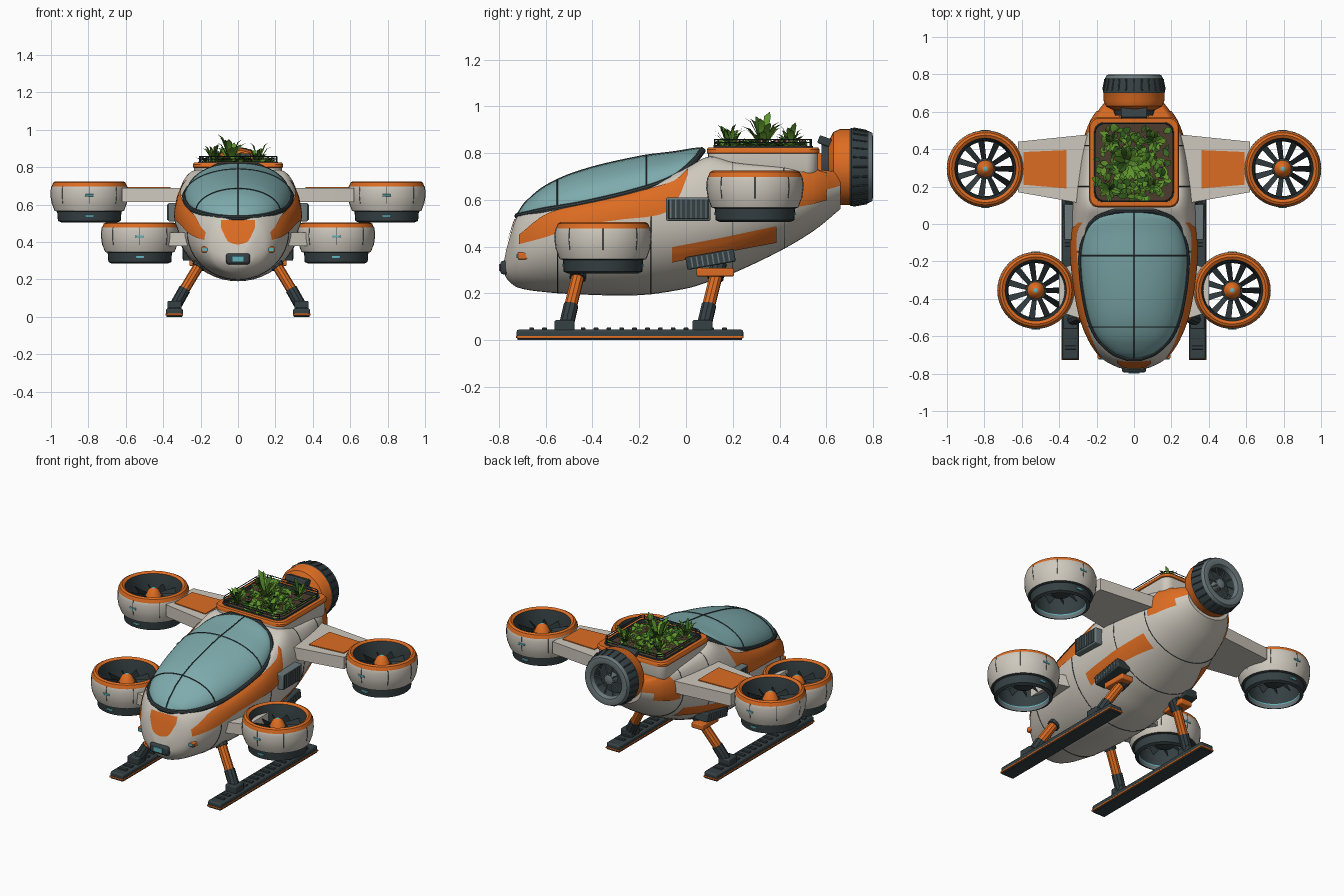
import bpy, bmesh, random
from math import sin, cos, pi, radians
from mathutils import Vector
from mathutils.bvhtree import BVHTree

if "Cube" in bpy.data.objects:
    bpy.data.objects.remove(bpy.data.objects["Cube"])
random.seed(4)
COLOURS = {"white": (.62, .58, .51), "orange": (.72, .15, .016), "glass": (.21, .41, .42),
           "dark": (.035, .05, .055), "steel": (.15, .19, .2), "leaf": (.11, .29, .025),
           "deep_leaf": (.035, .12, .015), "soil": (.075, .045, .028), "lamp": (.12, .45, .5),
           "petal": (.5, .15, .2)}
MATS = {}
for key, rgb in COLOURS.items():
    m = MATS[key] = bpy.data.materials.new(key)
    m.use_nodes = True
    m.diffuse_color = (*rgb, 1)
    m.node_tree.nodes["Principled BSDF"].inputs["Base Color"].default_value = (*rgb, 1)
made = []

def build(name, verts, faces, slot, loc=(0, 0, 0), solid=True):
    """slot: a colour, a list of colours per face, or a rule on the face centre."""
    me = bpy.data.meshes.new(name)
    me.from_pydata([tuple(v) for v in verts], [], faces)
    names = []
    for p in me.polygons:
        s = slot if isinstance(slot, str) else slot(p.center) if callable(slot) else slot[p.index]
        if s not in names:
            names.append(s)
            me.materials.append(MATS[s])
        p.material_index = names.index(s)
    if solid:
        bm = bmesh.new()
        bm.from_mesh(me)
        bmesh.ops.remove_doubles(bm, verts=bm.verts, dist=1e-5)
        bmesh.ops.recalc_face_normals(bm, faces=bm.faces)
        bm.to_mesh(me)
        bm.free()
    ob = bpy.data.objects.new(name, me)
    ob.location = loc
    bpy.context.collection.objects.link(ob)
    made.append(ob)
    return ob

def loft(name, rings, slot, caps=True, loc=(0, 0, 0)):
    n = len(rings[0])
    faces = [(i * n + j, i * n + (j + 1) % n, (i + 1) * n + (j + 1) % n, (i + 1) * n + j)
             for i in range(len(rings) - 1) for j in range(n)]
    if isinstance(slot, list):
        slot = [slot[i] for i in range(len(rings) - 1) for j in range(n)] + [slot[0], slot[-1]]
    if caps:
        faces += [tuple(range(n)), tuple(range(len(rings) * n - n, len(rings) * n))]
    return build(name, [v for r in rings for v in r], faces, slot, loc)

def lathe(name, profile, loc, axis="z", n=40):
    rings = []
    for r, h, _ in profile:
        pts = [(r * cos(2 * pi * k / n), r * sin(2 * pi * k / n)) for k in range(n)]
        rings.append([(a, b, h) if axis == "z" else (a, h, b) for a, b in pts])
    return loft(name, rings, [p[2] for p in profile], False, loc)

def box(name, loc, size, slot, tilt=0, bevel=.006):
    a, b, c = (d / 2 for d in size)
    rings = [[(-a, -b, z), (a, -b, z), (a, b, z), (-a, b, z)] for z in (-c, c)]
    ob = loft(name, rings, slot, loc=loc)
    ob.rotation_euler.x = radians(tilt)
    if bevel:
        mod = ob.modifiers.new("bevel", "BEVEL")
        mod.width, mod.segments = bevel, 2

def tube(name, pts, r, slot, cyclic=False):
    cu = bpy.data.curves.new(name, "CURVE")
    cu.dimensions, cu.bevel_depth, cu.bevel_resolution, cu.use_fill_caps = "3D", r, 3, True
    sp = cu.splines.new("POLY")
    sp.points.add(len(pts) - 1)
    for p, v in zip(sp.points, pts):
        p.co = (*v, 1)
    sp.use_cyclic_u = cyclic
    tmp = bpy.data.objects.new(name, cu)
    me = bpy.data.meshes.new_from_object(tmp)
    bpy.data.objects.remove(tmp)
    me.materials.clear()
    me.materials.append(MATS[slot])
    ob = bpy.data.objects.new(name, me)
    bpy.context.collection.objects.link(ob)
    made.append(ob)

def sample(rows, u):
    """Smooth curve through rows whose first entry is the key."""
    i = max([k for k in range(len(rows) - 1) if rows[k][0] <= u + 1e-9] or [0])
    a, b, p, q = rows[i], rows[i + 1], rows[max(i - 1, 0)], rows[min(i + 2, len(rows) - 1)]
    h = b[0] - a[0]
    t = (u - a[0]) / h
    s = t * t * (3 - 2 * t)
    return [a[k] * (1 - s) + b[k] * s + h * t * (1 - t) * ((1 - t) * (b[k] - p[k]) / (b[0] - p[0])
            - t * (q[k] - a[k]) / (q[0] - a[0])) for k in range(1, len(a))]

def stations(rows, n=5):
    return [a[0] + (b[0] - a[0]) * k / n for a, b in zip(rows, rows[1:]) for k in range(n)] + [rows[-1][0]]

# Hull: y, keel z, waist z, waist half width, shoulder half width, shoulder z
HULL = [(-.78, .29, .31, .03, .02, .33), (-.765, .26, .33, .09, .06, .40), (-.72, .225, .38, .17, .06, .53),
        (-.6, .205, .44, .25, .195, .555), (-.45, .195, .48, .30, .25, .58), (-.2, .192, .52, .335, .28, .64),
        (0, .22, .54, .335, .245, .735), (.1, .25, .55, .33, .22, .785), (.2, .285, .56, .32, .235, .76),
        (.4, .38, .6, .28, .23, .74), (.55, .47, .63, .23, .19, .73), (.66, .56, .66, .15, .12, .72)]

def hull_ring(y, n=12):
    zb, zm, hw, sw, sz = sample(HULL, y)
    half = [(hw * sin(pi / 2 * k / n), zm - (zm - zb) * cos(pi / 2 * k / n)) for k in range(n)]
    half += [(sw + (hw - sw) * cos(pi / 2 * k / n), zm + (sz - zm) * sin(pi / 2 * k / n)) for k in range(n + 1)]
    return [(x, y, z) for x, z in half] + [(-x, y, z) for x, z in reversed(half[1:])]

hull = loft("hull", [hull_ring(y) for y in stations(HULL)],
            lambda c: "orange" if c.y > .55 and c.z > sample(HULL, c.y)[1] else "white")
TREE = BVHTree.FromPolygons([v.co for v in hull.data.vertices], [tuple(p.vertices) for p in hull.data.polygons])
for y in (-.55, -.15, .2, .42):
    tube("hull_seam", hull_ring(y), .002, "dark", True)

def plate(name, rows, slot, side, n=24, m=8):
    """Thin skin projected on the hull from one side; rows are u, low z, high z."""
    verts = []
    for i in range(n + 1):
        u = rows[0][0] + (rows[-1][0] - rows[0][0]) * i / n
        lo, hi = sample(rows, u)
        for j in range(m + 1):
            z = lo + (hi - lo) * j / m
            start, ray = ((u, -2, z), (0, 1, 0)) if side == 0 else ((side * 2, u, z), (-side, 0, 0))
            hit, nor, _, _ = TREE.ray_cast(Vector(start), Vector(ray))
            if nor.dot(Vector(ray)) > 0:
                nor = -nor
            verts.append(hit + nor * .005)
    w = m + 1
    build(name, verts, [(i * w + j, i * w + j + 1, i * w + w + j + 1, i * w + w + j)
                        for i in range(n) for j in range(m)], slot)

# Canopy: y, half width, edge z, top z
CANOPY = [(-.72, .03, .53, .54), (-.69, .11, .535, .585), (-.6, .2, .555, .66), (-.45, .255, .58, .725),
          (-.2, .285, .64, .785), (-.05, .26, .695, .805), (.03, .2, .76, .818), (.07, .1, .81, .822)]

def canopy_ring(y, n=24):
    w, e, t = sample(CANOPY, y)
    return [(w * cos(pi * k / n), y, e + (t - e) * sin(pi * k / n)) for k in range(n + 1)]

rings = [canopy_ring(y) for y in stations(CANOPY)]
loft("canopy", rings, "glass")
tube("canopy_rim", [r[0] for r in rings] + [r[-1] for r in reversed(rings)], .014, "dark", True)
tube("canopy_spine", [r[12] for r in rings], .0035, "dark")
for y in (-.55, -.17):
    tube("canopy_rib", canopy_ring(y), .0035, "dark")

# Planter box, rim and soil
def round_rect(inset, z, r=.05):
    h, pts = .235 - inset, []
    for q, (sx, sy) in enumerate([(1, 1), (-1, 1), (-1, -1), (1, -1)]):
        for k in range(7):
            a = (q + k / 6) * pi / 2
            pts.append((sx * (h - r) + r * cos(a), .33 + sy * (h - r) + r * sin(a), z))
    return pts

loft("planter", [round_rect(*p) for p in ((.05, .62), (.012, .69), (0, .73), (0, .797), (-.006, .8), (-.006, .815),
     (0, .824), (.022, .824), (.023, .83), (.03, .83), (.03, .812), (.03, .81))],
     ["white"] * 3 + ["orange"] * 4 + ["dark"] * 3 + ["soil"])
for z in (.845, .858):
    tube("planter_rail", round_rect(.028, z), .0025, "dark", True)
for p in round_rect(.028, .82)[::4]:
    tube("rail_post", [p, (p[0], p[1], .858)], .003, "dark")

# Plants
verts, faces, greens = [], [], []
def leaf(x, y, z, length, rise, width, heading, colour):
    d, s = Vector((cos(heading), sin(heading), 0)), Vector((-sin(heading), cos(heading), 0))
    b = len(verts)
    for k, w in enumerate((.25, .9, 1, .05)):
        t = k / 3
        c = Vector((x, y, z)) + d * length * t + Vector((0, 0, rise * (1.6 * t - .6 * t ** 3)))
        verts.extend([c - s * width * w, c + s * width * w])
    faces.extend((b + i, b + i + 2, b + i + 3, b + i + 1) for i in (0, 2, 4))
    greens.extend([colour] * 3)

def bed(limit):
    return max(-limit, min(limit, random.gauss(0, .1)))

for k in range(260):
    leaf(bed(.17) - .01, .32 + bed(.17), random.uniform(.81, .835), random.uniform(.03, .055), random.uniform(.004, .03),
         random.uniform(.01, .019), random.uniform(0, 2 * pi), random.choice(("leaf", "leaf", "deep_leaf")))
for x, y, h in ((-.04, .33, .17), (.11, .45, .12), (-.13, .18, .11), (.1, .2, .09), (-.12, .44, .1)):
    for k in range(16):
        leaf(x, y, .815, h * random.uniform(.35, .6), h * random.uniform(.4, 1), h * .09,
             k * 2.4, random.choice(("leaf", "leaf", "deep_leaf")))
build("foliage", verts, faces, greens, solid=False)
for k in range(14):
    box("flower", (bed(.16), .33 + bed(.16), .85), (.012, .012, .012), "petal", 30, .003)

# Rear thruster
lathe("rear_thruster", [(.0, .58, "dark"), (.10, .58, "dark"), (.11, .61, "orange"), (.15, .63, "orange"),
      (.163, .66, "orange"), (.163, .70, "dark"), (.167, .707, "dark"), (.154, .78, "steel"), (.146, .797, "steel"),
      (.128, .8, "steel"), (.108, .795, "steel"), (.098, .775, "dark"), (.095, .72, "dark"), (0, .72, "dark")],
      (0, 0, .74), "y")
lathe("thruster_hub", [(.03, .72, "steel"), (.03, .77, "steel"), (0, .78, "steel")], (0, 0, .74), "y", 16)
for k in range(10):
    a = k * pi / 5
    tube("thruster_vane", [(r * cos(a), .765, .74 + r * sin(a)) for r in (.02, .1)], .004, "steel")
for k in range(24):
    a = k * pi / 12
    tube("thruster_ridge", [(r * cos(a), y, .74 + r * sin(a)) for r, y in ((.166, .715), (.155, .775))], .004, "dark")
box("thruster_neck", (0, .58, .74), (.16, .1, .12), "orange")
box("thruster_pylon", (0, .595, .85), (.14, .06, .035), "dark", -20)

# Lift fans
def lift_fan(name, x, y, z):
    lathe(name + "_duct", [(.15, 0, "dark"), (.168, .008, "dark"), (.172, .058, "dark"), (.186, .062, "white"),
          (.2, .1, "white"), (.206, .14, "white"), (.205, .175, "white"), (.202, .192, "orange"), (.193, .213, "orange"),
          (.18, .22, "orange"), (.164, .21, "dark"), (.152, .15, "dark"), (.146, .03, "lamp"), (.147, .024, "steel"),
          (.15, 0, "dark")], (x, y, z))
    lathe(name + "_hub", [(0, .2, "lamp"), (.012, .198, "orange"), (.03, .185, "orange"), (.046, .15, "dark"),
          (.056, .148, "dark"), (.056, .08, "dark"), (0, .07, "dark")], (x, y, z), n=24)
    v, f = [], []
    for k in range(11):
        a, b = 2 * pi * k / 11, len(v)
        d, t = Vector((cos(a), sin(a), 0)), Vector((-sin(a), cos(a), 0))
        for r, w in ((.045, .012), (.152, .017)):
            v += [d * r + t * w + Vector((0, 0, .155)), d * r - t * w + Vector((0, 0, .095))]
        f.append((b, b + 1, b + 3, b + 2))
    build(name + "_blades", v, f, "dark", (x, y, z))
    for k in range(8):
        a = k * pi / 4 - pi / 2
        tube(name + "_seam", [(x + r * cos(a), y + r * sin(a), z + h) for r, h in
             ((.2, .1), (.206, .14), (.205, .175), (.202, .192))], .0015, "dark")
    for yy in (-1, 1):
        box(name + "_lamp", (x, y + yy * .204, z + .145), (.045, .009, .012), "lamp", 0, .002)
        box(name + "_lower_lamp", (x, y + yy * .171, z + .035), (.045, .009, .012), "lamp", 0, .002)

def arm(name, ends, z0, z1, slot):
    loft(name, [[(x, a, z0), (x, b, z0), (x, b, z1), (x, a, z1)] for x, a, b in ends], slot)

for s, side in ((1, "left"), (-1, "right")):
    lift_fan(side + "_rear_fan", s * .795, .295, .505)
    lift_fan(side + "_front_fan", s * .525, -.355, .285)
    arm(side + "_rear_wing", [(s * .2, .11, .48), (s * .28, .11, .475), (s * .62, .17, .44)], .615, .69, "white")
    arm(side + "_wing_panel", [(s * .36, .19, .395), (s * .59, .21, .385)], .688, .695, "orange")
    arm(side + "_front_arm", [(s * .24, -.52, -.19), (s * .4, -.47, -.24)], .38, .45, "white")
    # Painted skins
    plate(side + "_cheek", [(-.71, .41, .45), (-.6, .44, .535), (-.45, .49, .575), (-.28, .515, .612),
                            (-.1, .54, .662), (-.04, .59, .685), (.01, .71, .73)], "orange", s)
    plate(side + "_stripe", [(-.06, .335, .40), (.15, .375, .44), (.385, .42, .49)], "orange", s)
    plate(side + "_tail_skin", [(.44, .57, .61), (.5, .575, .72), (.6, .6, .715)], "orange", s)
    # Vents
    box(side + "_vent", (s * .338, .01, .56), (.07, .19, .1), "steel")
    box(side + "_vent_core", (s * .371, .01, .56), (.008, .172, .084), "dark", 0, .002)
    box(side + "_low_vent", (s * .25, .105, .345), (.09, .21, .055), "dark", 10)
    for k in range(8):
        box(side + "_slat", (s * .376, -.065 + k * .0215, .56), (.006, .005, .082), "steel", 0, 0)
        box(side + "_low_slat", (s * .294, .025 + k * .0225, .332 + k * .004), (.008, .006, .045), "steel", 10, 0)
    # Landing gear
    for end, y in (("front", -.46), ("rear", .13)):
        n = side + "_" + end
        tube(n + "_socket", [(s * .17, y + .01, .33), (s * .215, y - .004, .265)], .036, "dark")
        tube(n + "_strut", [(s * .205, y, .28), (s * .29, y - .035, .14)], .028, "orange")
        tube(n + "_shin", [(s * .285, y - .032, .148), (s * .34, y - .055, .05)], .032, "dark")
        box(n + "_foot", (s * .34, y - .06, .06), (.075, .085, .05), "dark")
    box(side + "_gear_mount", (s * .22, .125, .29), (.08, .16, .035), "orange")
    box(side + "_skid", (s * .34, -.24, .025), (.09, .97, .04), "dark", 0, .01)
    box(side + "_skid_trim", (s * .34, -.24, .013), (.094, .974, .01), "orange", 0, .002)
    box(side + "_skid_sole", (s * .34, -.24, .004), (.085, .96, .008), "dark", 0, .002)
    for k in range(16):
        box(side + "_tread", (s * .34, -.66 + k * .055, .048), (.06, .02, .01), "dark", 0, .002)
    # Nose side lamps
    box(side + "_nose_lamp", (s * .17, -.695, .36), (.05, .05, .03), "orange")
    box(side + "_nose_lamp_lens", (s * .175, -.72, .36), (.03, .009, .018), "lamp", 0, .002)

# Nose
plate("nose_badge_panel", [(-.09, .475, .515), (-.05, .40, .515), (.05, .40, .515), (.09, .475, .515)], "orange", 0)
box("nose_sensor", (0, -.77, .31), (.13, .05, .06), "dark", 0, .015)
box("nose_sensor_lens", (0, -.796, .31), (.06, .008, .03), "lamp", 0, .002)

bpy.ops.object.select_all(action="DESELECT")
for ob in made:
    ob.select_set(True)
bpy.context.view_layer.objects.active = hull
bpy.ops.object.shade_smooth_by_angle(angle=radians(35))
